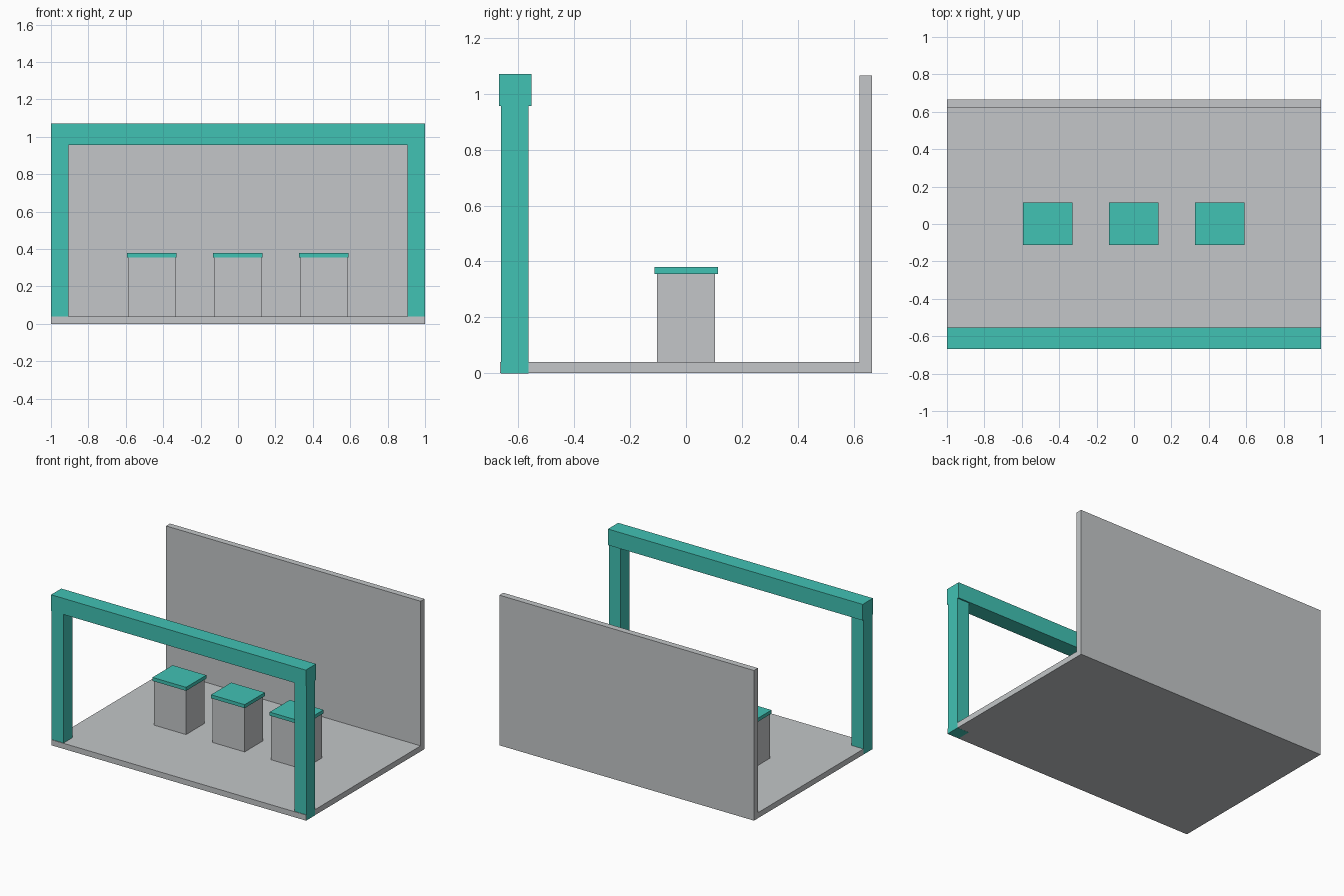
import bpy

if "Cube" in bpy.data.objects:
    bpy.data.objects.remove(bpy.data.objects["Cube"])


def material(name, color):
    m = bpy.data.materials.new(name)
    m.diffuse_color = (*color, 1)
    m.use_nodes = True
    m.node_tree.nodes["Principled BSDF"].inputs["Base Color"].default_value = m.diffuse_color
    return m


GRAY = material("light_gray", (0.546, 0.565, 0.578))
TEAL = material("teal", (0.053, 0.539, 0.456))


def box(name, lo, hi, mat):
    """Box between two opposite corners."""
    center = [(a + b) / 2 for a, b in zip(lo, hi)]
    bpy.ops.mesh.primitive_cube_add(size=1, location=center)
    ob = bpy.context.object
    ob.name = name
    ob.scale = [b - a for a, b in zip(lo, hi)]
    bpy.ops.object.transform_apply(location=False, rotation=False, scale=True)
    ob.data.materials.append(mat)
    return ob


# Floor slab and back wall
E = 0.9993  # sides sit just inside the posts
box("floor", (-E, -0.665, 0.0006), (E, 0.665, 0.04), GRAY)
box("back_wall", (-E, 0.621, 0.04), (E, 0.665, 1.066), GRAY)

# Front frame: two posts carrying a beam
box("left_post", (-1, -0.661, 0.001), (-0.907, -0.563, 0.956), TEAL)
box("right_post", (0.907, -0.661, 0), (1, -0.563, 0.956), TEAL)
box("beam", (-1, -0.668, 0.956), (1, -0.553, 1.07), TEAL)

# Row of three stools
for i, x in enumerate((-0.461, -0.001, 0.459), 1):
    box(f"stool_body_{i}", (x - 0.126, -0.104, 0.04), (x + 0.126, 0.104, 0.355), GRAY)
    box(f"stool_seat_{i}", (x - 0.132, -0.112, 0.355), (x + 0.132, 0.114, 0.38), TEAL)
